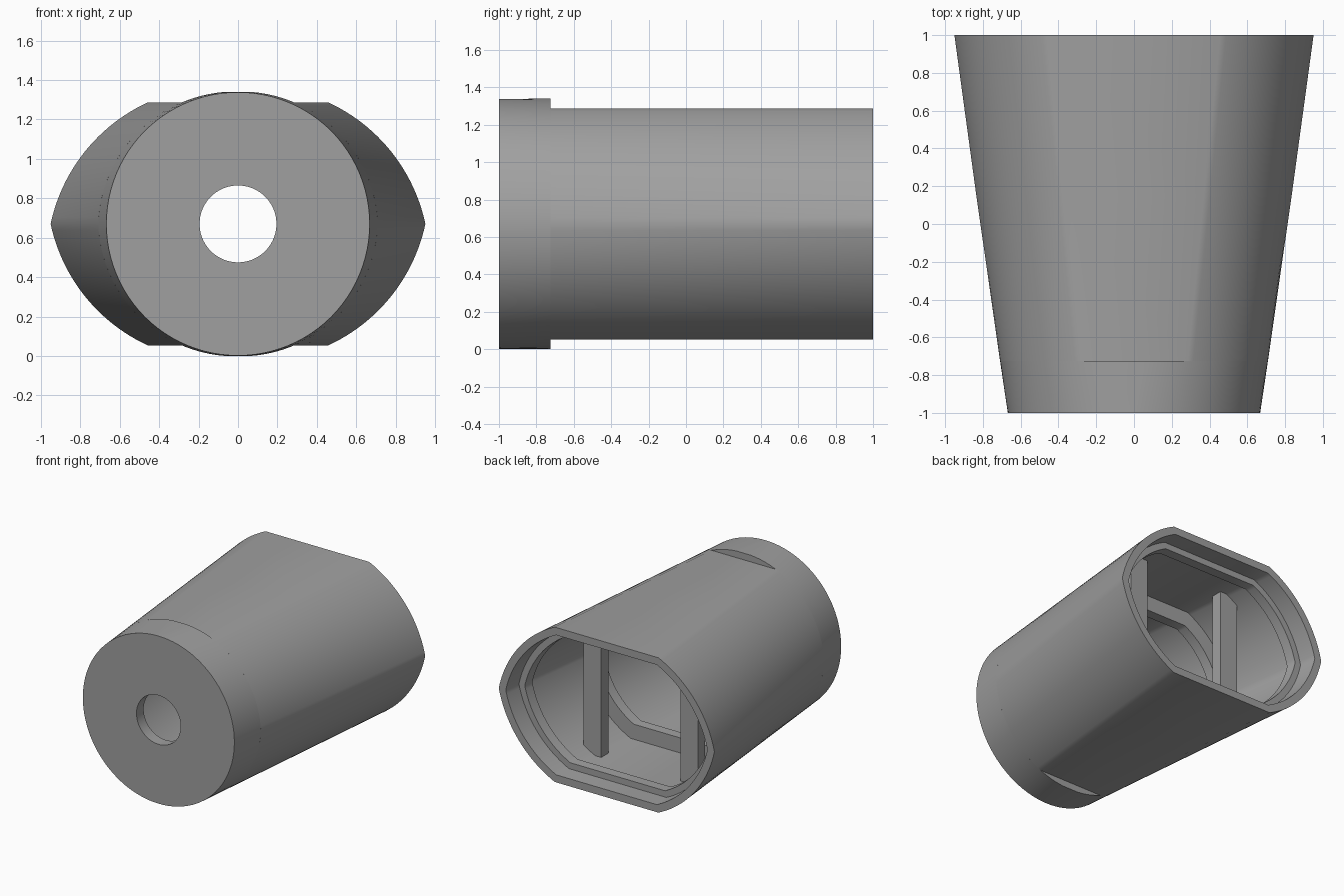
import bpy, bmesh, math

if "Cube" in bpy.data.objects:
    bpy.data.objects.remove(bpy.data.objects["Cube"])

MID = 0.67      # height of the centre line
FLAT = 0.617    # half height of the flattened top and bottom
FULL = 0.67     # half height of the round front collar
N = 24          # segments per quarter

grey = bpy.data.materials.new("plain grey")
grey.diffuse_color = (0.35, 0.35, 0.35, 1)
grey.use_nodes = True
grey.node_tree.nodes["Principled BSDF"].inputs["Base Color"].default_value = grey.diffuse_color


def lerp(a, b, t):
    return a + (b - a) * t


def mirror_quarter(quarter, y):
    """Mirror a right/top quarter (x, height) into a full closed ring."""
    q = list(quarter)
    r = q[::-1]
    pts = q + [(-x, z) for x, z in r] + [(-x, -z) for x, z in q] + [(x, -z) for x, z in r]
    return [(x, y, z + MID) for x, z in pts]


def section(y, wall=0.0, half=FLAT):
    """Cross-section: round at the front, wide with pointed sides at the back."""
    t = (y + 1) / 2
    cx, drop, r = lerp(0, 0.09, t), lerp(0, 0.183, t), lerp(0.668, 0.88, t) - wall
    a0 = math.asin(drop / r)
    a1 = math.asin(min(1.0, (half - wall + drop) / r))
    angles = [lerp(a0, a1, i / N) for i in range(N + 1)]
    return mirror_quarter([(cx + r * math.cos(a), r * math.sin(a) - drop) for a in angles], y)


def hole(y, r=0.195):
    angles = [math.pi / 2 * i / N for i in range(N + 1)]
    return mirror_quarter([(r * math.cos(a), r * math.sin(a)) for a in angles], y)


def finish(name, bm):
    bmesh.ops.remove_doubles(bm, verts=bm.verts, dist=0.0005)
    bmesh.ops.recalc_face_normals(bm, faces=bm.faces)
    mesh = bpy.data.meshes.new(name)
    bm.to_mesh(mesh)
    bm.free()
    mesh.materials.append(grey)
    ob = bpy.data.objects.new(name, mesh)
    bpy.context.collection.objects.link(ob)
    return ob


# Hollow sleeve: outside, then inside with two lips, then the front hole
rings = [section(-1, half=FULL), section(-0.725, half=FULL), section(-0.725), section(0.15), section(1)]
inside = [(1, 0.06), (0.86, 0.06), (0.86, 0.11), (0.78, 0.11), (0.78, 0.06),
          (0.18, 0.06), (0.18, 0.18), (0.10, 0.18), (0.10, 0.06), (-0.91, 0.06)]
rings += [section(y, w) for y, w in inside]
rings += [hole(-0.91), hole(-1)]

bm = bmesh.new()
loops = [[bm.verts.new(p) for p in ring] for ring in rings]
count = len(loops[0])
for k, a in enumerate(loops):
    b = loops[(k + 1) % len(loops)]
    for i in range(count):
        j = (i + 1) % count
        bm.faces.new((a[i], a[j], b[j], b[i]))
sleeve = finish("sleeve", bm)
bpy.context.view_layer.objects.active = sleeve
sleeve.select_set(True)
bpy.ops.object.shade_smooth_by_angle(angle=math.radians(30))

# Upright posts between floor and ceiling
for side, label in ((-1, "left"), (1, "right")):
    bm = bmesh.new()
    bmesh.ops.create_cube(bm, size=1)
    for v in bm.verts:
        v.co = (side * 0.427 + v.co.x * 0.157, 0.525 + v.co.y * 0.09, MID + v.co.z * 1.122)
    finish(label + "_post", bm)
